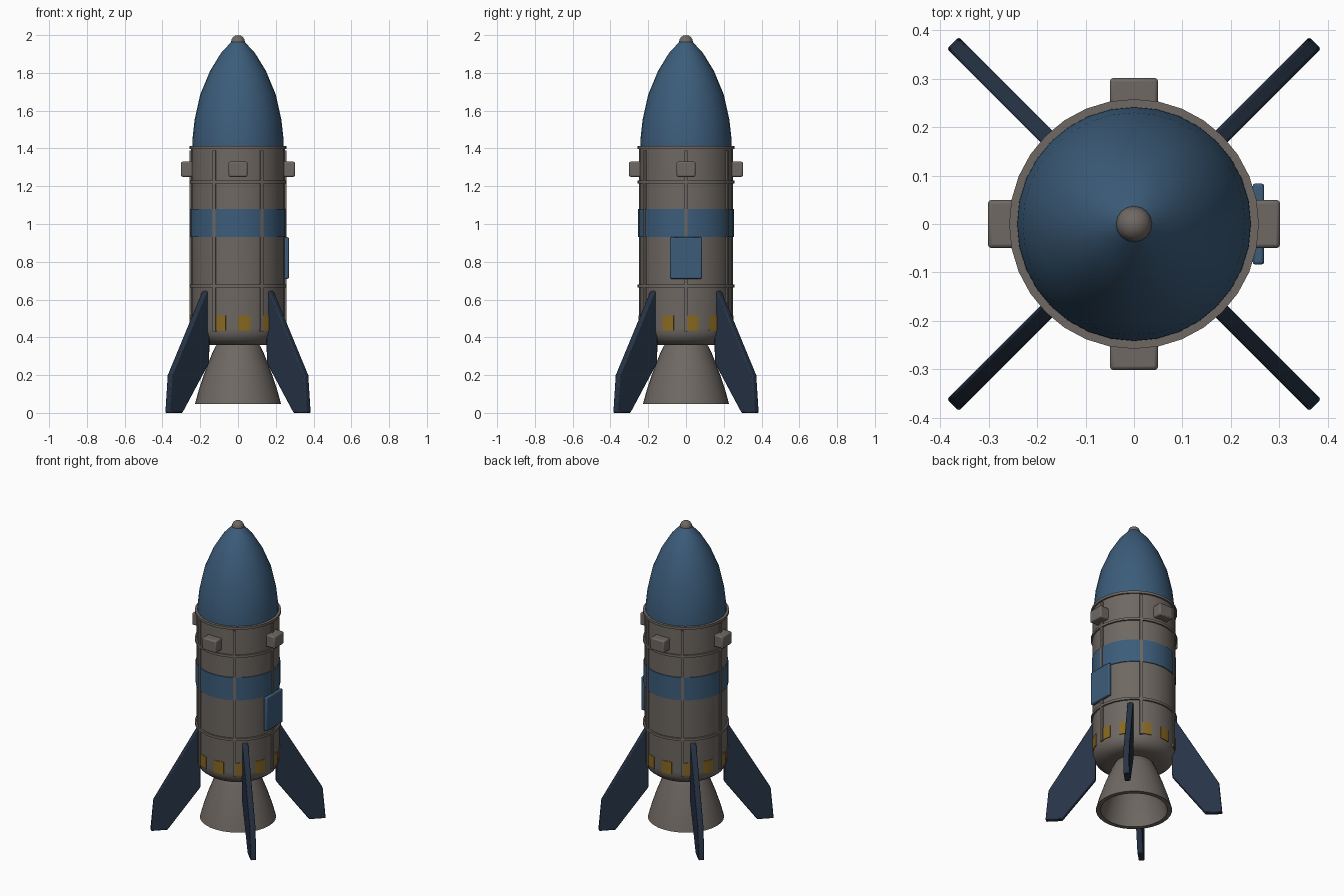
import bpy
import bmesh
from math import cos, sin, pi, radians

default = bpy.data.objects.get("Cube")
if default:
    bpy.data.objects.remove(default, do_unlink=True)


def material(name, rgb):
    mat = bpy.data.materials.new(name)
    mat.use_nodes = True
    mat.diffuse_color = (*rgb, 1)
    mat.node_tree.nodes["Principled BSDF"].inputs["Base Color"].default_value = (*rgb, 1)
    return mat


GREY = material("warm grey metal", (0.16, 0.14, 0.125))
BLUE = material("steel blue paint", (0.045, 0.108, 0.195))
NAVY = material("dark navy paint", (0.02, 0.034, 0.062))
YELLOW = material("hazard yellow", (0.25, 0.14, 0.015))


def finish(bm, name, mat, angle=35, bevel=0):
    bmesh.ops.recalc_face_normals(bm, faces=bm.faces)
    mesh = bpy.data.meshes.new(name)
    bm.to_mesh(mesh)
    bm.free()
    obj = bpy.data.objects.new(name, mesh)
    bpy.context.collection.objects.link(obj)
    mesh.materials.append(mat)
    if bevel:
        mod = obj.modifiers.new("soft edges", 'BEVEL')
        mod.width = bevel
        mod.segments = 2
    bpy.ops.object.select_all(action='DESELECT')
    obj.select_set(True)
    bpy.context.view_layer.objects.active = obj
    bpy.ops.object.shade_smooth_by_angle(angle=radians(angle))
    return obj


def lathe(name, profile, mat, loop=False, sides=32):
    """Spin (radius, height) points about z; loop joins last point to first."""
    bm = bmesh.new()
    rings = [[bm.verts.new((r * cos(2 * pi * i / sides), r * sin(2 * pi * i / sides), z))
              for i in range(sides)] for r, z in profile]
    pairs = list(zip(rings, rings[1:]))
    if loop:
        pairs.append((rings[-1], rings[0]))
    else:
        bm.faces.new(rings[0])
        bm.faces.new(rings[-1])
    for low, high in pairs:
        for i in range(sides):
            j = (i + 1) % sides
            bm.faces.new((low[i], low[j], high[j], high[i]))
    return finish(bm, name, mat)


def band(name, inner, outer, z0, z1, mat):
    return lathe(name, [(inner, z0), (outer, z0), (outer, z1), (inner, z1)], mat, loop=True)


def box(name, size, centre, mat, turn=0, bevel=0):
    bm = bmesh.new()
    bmesh.ops.create_cube(bm, size=1)
    bmesh.ops.scale(bm, vec=size, verts=bm.verts)
    bmesh.ops.translate(bm, vec=centre, verts=bm.verts)
    obj = finish(bm, name, mat, bevel=bevel)
    obj.rotation_euler.z = turn
    return obj


# Hull with rounded lower edge
lathe("hull", [(0.16, 0.36), (0.2, 0.367), (0.23, 0.39), (0.245, 0.42),
               (0.248, 0.45), (0.248, 1.405)], GREY)

# Nose cone and tip
lathe("nose_cone", [(0.242, 1.405), (0.241, 1.45), (0.23, 1.55), (0.2, 1.685),
                    (0.148, 1.81), (0.09, 1.905), (0.03, 1.97)], BLUE)
bm = bmesh.new()
bmesh.ops.create_uvsphere(bm, u_segments=16, v_segments=8, radius=0.037)
bmesh.ops.translate(bm, vec=(0, 0, 1.963), verts=bm.verts)
finish(bm, "nose_tip", GREY)

# Raised hoops and painted band
for name, z in (("lower_hoop", 0.672), ("middle_hoop", 1.222), ("upper_hoop", 1.406)):
    band(name, 0.236, 0.258, z - 0.008, z + 0.008, GREY)
band("blue_band", 0.24, 0.253, 0.93, 1.08, BLUE)

# Six vertical ribs
for i in range(6):
    box(f"rib_{i + 1}", (0.016, 0.018, 0.96), (0.248, 0, 0.91), GREY, turn=i * pi / 3)

# Hazard stripes: curved plates on alternate segments
for k in range(12):
    bm = bmesh.new()
    columns = []
    for step in range(4):
        a = radians(30 * k + 5 * step)
        columns.append([bm.verts.new((r * cos(a), r * sin(a), z))
                        for r, z in ((0.245, 0.435), (0.251, 0.435), (0.251, 0.515), (0.245, 0.515))])
    for left, right in zip(columns, columns[1:]):
        for i in range(4):
            j = (i + 1) % 4
            bm.faces.new((left[i], right[i], right[j], left[j]))
    bm.faces.new(columns[0])
    bm.faces.new(columns[-1])
    finish(bm, f"hazard_stripe_{k + 1}", YELLOW)

# Thruster blocks on four sides
for i, side in enumerate(("left", "back", "right", "front")):
    box(f"{side}_thruster_block", (0.07, 0.1, 0.08), (0.267, 0, 1.29), GREY,
        turn=i * pi / 2, bevel=0.008)

# Access hatch
box("access_hatch", (0.024, 0.168, 0.22), (0.257, 0, 0.82), BLUE, bevel=0.006)

# Hollow engine bell
lathe("engine_bell", [(0.1, 0.37), (0.118, 0.355), (0.137, 0.315), (0.178, 0.21), (0.208, 0.12),
                      (0.228, 0.047), (0.2, 0.047), (0.182, 0.12), (0.152, 0.21),
                      (0.112, 0.315), (0.08, 0.35)], GREY)

# Four diagonal fins
FIN = [(0.225, 0.645), (0.252, 0.645), (0.512, 0.2), (0.53, 0), (0.43, 0), (0.23, 0.265)]
for i, side in enumerate(("back_left", "back_right", "front_right", "front_left")):
    bm = bmesh.new()
    face = bm.faces.new([bm.verts.new((r, -0.0175, z)) for r, z in FIN])
    out = bmesh.ops.extrude_face_region(bm, geom=[face])
    bmesh.ops.translate(bm, vec=(0, 0.035, 0),
                        verts=[v for v in out["geom"] if isinstance(v, bmesh.types.BMVert)])
    fin = finish(bm, f"{side}_fin", NAVY, bevel=0.006)
    fin.rotation_euler.z = pi / 4 + i * pi / 2
